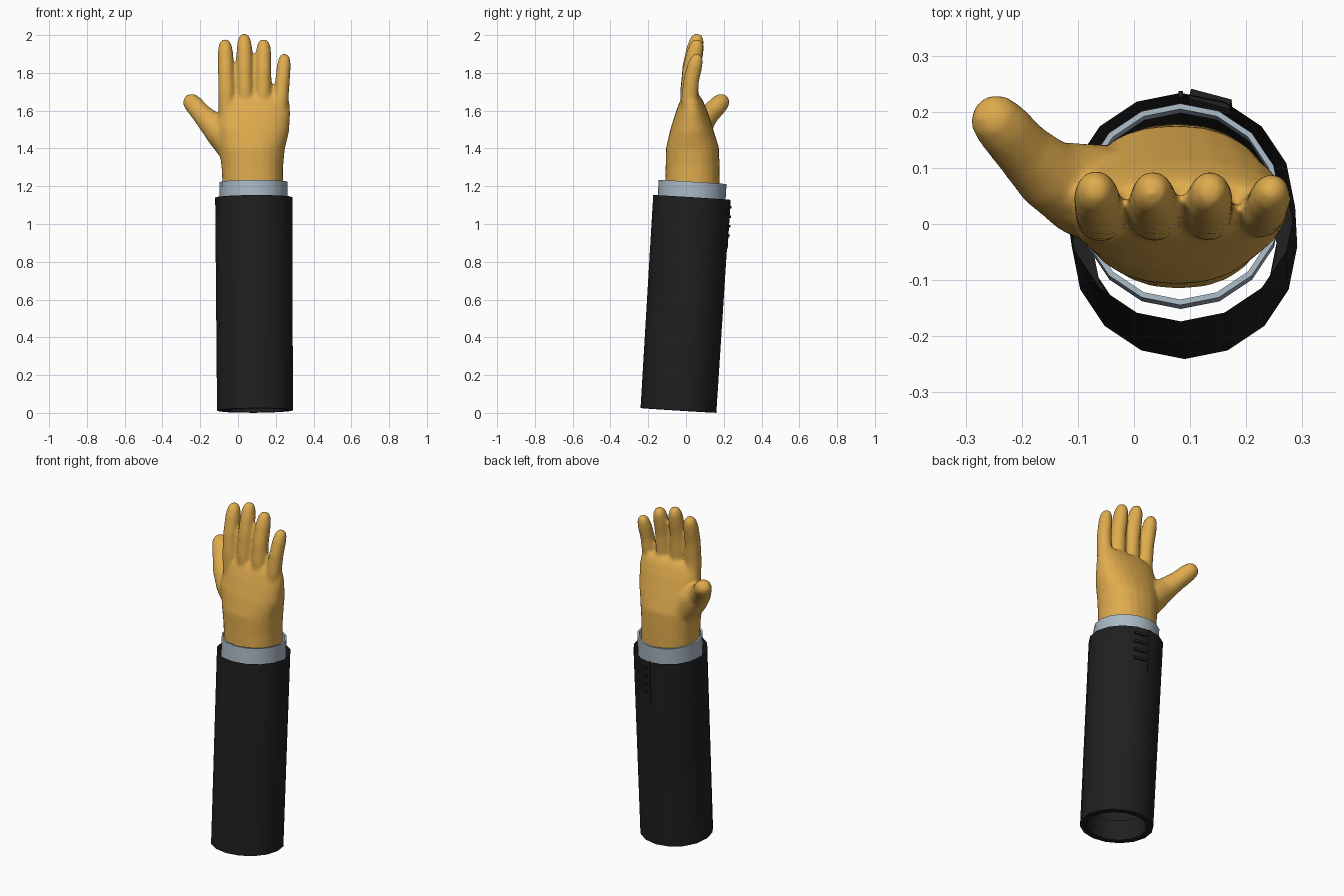
import bpy, bmesh, math
from mathutils import Vector, Matrix

if "Cube" in bpy.data.objects:
    bpy.data.objects.remove(bpy.data.objects["Cube"])


def material(name, rgb):
    m = bpy.data.materials.new(name)
    m.diffuse_color = (*rgb, 1)
    m.use_nodes = True
    m.node_tree.nodes["Principled BSDF"].inputs["Base Color"].default_value = m.diffuse_color
    return m


GOLD = material("golden skin", (0.74, 0.41, 0.075))
BLACK = material("black cloth", (0.014, 0.014, 0.014))
GREY = material("pale blue grey cuff", (0.40, 0.49, 0.57))


def finish(bm, name, mat, angle=40, normals=True):
    if normals:
        bmesh.ops.recalc_face_normals(bm, faces=bm.faces)
    me = bpy.data.meshes.new(name)
    bm.to_mesh(me)
    bm.free()
    me.materials.append(mat)
    ob = bpy.data.objects.new(name, me)
    bpy.context.collection.objects.link(ob)
    bpy.ops.object.select_all(action='DESELECT')
    ob.select_set(True)
    bpy.context.view_layer.objects.active = ob
    bpy.ops.object.shade_smooth_by_angle(angle=math.radians(angle))
    return ob


def limb(bm, sections, sides=16, power=2.0):
    """Closed tube through (x, y, z, half width, half depth) sections."""
    pts = [Vector(s[:3]) for s in sections]
    rings = []
    for i, s in enumerate(sections):
        t = (pts[min(i + 1, len(pts) - 1)] - pts[max(i - 1, 0)]).normalized()
        side = Vector((1, 0, 0))
        side = (side - t * side.dot(t)).normalized()
        up = t.cross(side)
        ring = []
        for k in range(sides):
            a = 2 * math.pi * k / sides
            c, d = math.cos(a), math.sin(a)
            u = math.copysign(abs(c) ** (2 / power), c) * s[3]
            v = math.copysign(abs(d) ** (2 / power), d) * s[4]
            ring.append(bm.verts.new(pts[i] + side * u + up * v))
        rings.append(ring)
    for a, b in zip(rings, rings[1:]):
        for k in range(sides):
            j = (k + 1) % sides
            bm.faces.new((a[k], a[j], b[j], b[k]))
    bm.faces.new(rings[0][::-1])
    bm.faces.new(rings[-1])


def finger(bm, base, tip, r0, r1):
    """Slightly bowed finger with a rounded tip."""
    base, tip = Vector(base), Vector(tip)
    secs = []
    for f, k in ((0, 1), (0.3, 1), (0.6, 1), (0.82, 1), (0.93, 0.86), (0.98, 0.6), (1, 0.36)):
        p = base.lerp(tip, f)
        p.y -= 0.022 * math.sin(math.pi * f)
        r = (r0 + (r1 - r0) * f) * k
        secs.append((p.x, p.y, p.z, r, r * 1.08))
    limb(bm, secs)


# Hand: palm, four fingers and thumb fused into one skin
bm = bmesh.new()
limb(bm, [
    (0.080, 0.030, 1.08, 0.160, 0.146),
    (0.078, 0.034, 1.20, 0.160, 0.145),
    (0.076, 0.035, 1.30, 0.163, 0.143),
    (0.074, 0.034, 1.40, 0.174, 0.141),
    (0.078, 0.030, 1.50, 0.193, 0.114),
    (0.086, 0.030, 1.60, 0.191, 0.082),
    (0.086, 0.029, 1.65, 0.186, 0.062),
    (0.086, 0.029, 1.68, 0.172, 0.044),
], sides=24, power=2.25)
finger(bm, (-0.056, 0.020, 1.58), (-0.069, 0.068, 1.975), 0.047, 0.040)
finger(bm, (0.038, 0.022, 1.58), (0.033, 0.066, 2.005), 0.047, 0.040)
finger(bm, (0.132, 0.022, 1.58), (0.136, 0.066, 1.975), 0.046, 0.040)
finger(bm, (0.218, 0.024, 1.56), (0.248, 0.066, 1.898), 0.043, 0.036)
limb(bm, [
    (0.030, 0.040, 1.34, 0.080, 0.080),
    (-0.030, 0.050, 1.42, 0.092, 0.092),
    (-0.095, 0.062, 1.49, 0.084, 0.084),
    (-0.155, 0.090, 1.545, 0.064, 0.064),
    (-0.198, 0.132, 1.59, 0.053, 0.053),
    (-0.235, 0.174, 1.633, 0.050, 0.050),
    (-0.255, 0.195, 1.655, 0.043, 0.043),
    (-0.268, 0.208, 1.669, 0.024, 0.024),
])
hand = finish(bm, "hand", GOLD, 60)
mod = hand.modifiers.new("fuse", 'REMESH')
mod.mode = 'VOXEL'
mod.voxel_size = 0.009
mod.use_smooth_shade = True
mod = hand.modifiers.new("soften", 'SMOOTH')
mod.factor = 0.5
mod.iterations = 8

# Sleeve axis: leans towards the back
LEAN = Matrix.Translation((0.09, -0.04, 0.013)) @ Matrix.Rotation(-0.062, 4, 'X') \
    @ Matrix.Rotation(-0.006, 4, 'Y')


def lathe(name, profile, mat, closed=False):
    """Sixteen-sided turned part around the sleeve axis."""
    bm = bmesh.new()
    n = 16
    rings = [[bm.verts.new(LEAN @ Vector((r * math.cos(2 * math.pi * k / n),
                                          r * math.sin(2 * math.pi * k / n), z)))
              for k in range(n)] for r, z in profile]
    pairs = list(zip(rings, rings[1:]))
    if closed:
        pairs.append((rings[-1], rings[0]))
    for a, b in pairs:
        for k in range(n):
            j = (k + 1) % n
            bm.faces.new((a[k], a[j], b[j], b[k]))
    return finish(bm, name, mat, normals=closed)


# Sleeve: open tube with a turned-in hem at the bottom
lathe("sleeve", [(0.165, 0.12), (0.165, 0.0), (0.201, 0.0), (0.204, 1.13)], BLACK)
# Shirt cuff: thin ring standing out of the sleeve
lathe("cuff", [(0.180, 1.10), (0.180, 1.212), (0.170, 1.212), (0.170, 1.10)], GREY, True)


def plate(name, angle, z, width, height, depth):
    """Small trim plate lying on the sleeve surface."""
    bm = bmesh.new()
    place = LEAN @ Matrix.Rotation(math.radians(angle), 4, 'Z') \
        @ Matrix.Translation((0.202, 0, z)) @ Matrix.Diagonal((depth, width, height, 1))
    bmesh.ops.create_cube(bm, size=1, matrix=place)
    return finish(bm, name, BLACK)


# Sleeve trim: four fastenings beside a slit
for i in range(4):
    plate("sleeve_fastening", 75, 1.09 - 0.05 * i, 0.075, 0.014, 0.018)
plate("sleeve_slit", 90, 1.00, 0.008, 0.26, 0.010)
